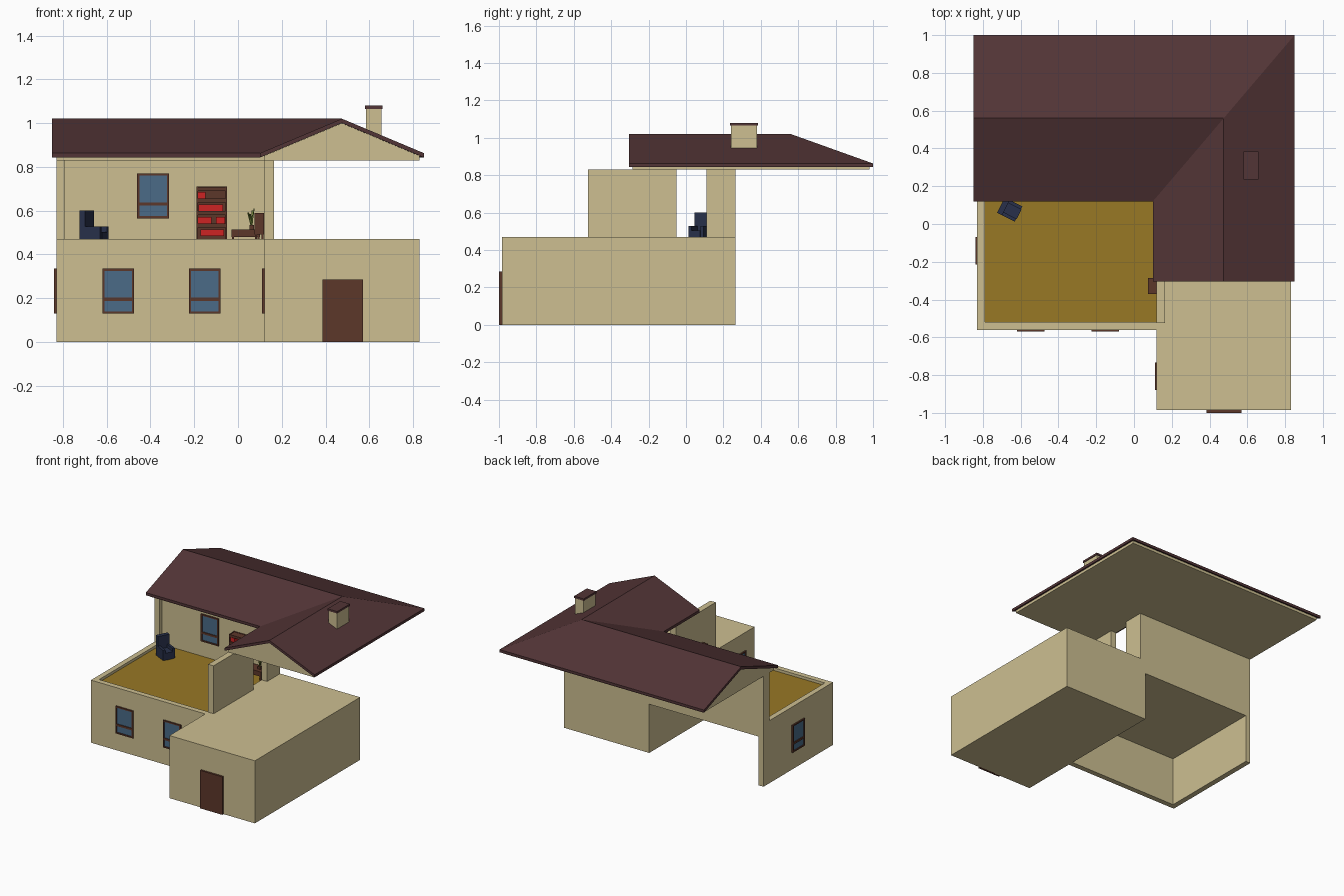
import bpy, bmesh, math
from mathutils import Matrix, Vector

if "Cube" in bpy.data.objects:
    bpy.data.objects.remove(bpy.data.objects["Cube"])

COLOURS = {
    "beige": (.61, .52, .285), "roof": (.085, .035, .037), "ochre": (.314, .188, .018),
    "brown": (.107, .038, .023), "glass": (.069, .147, .242), "navy": (.021, .03, .07),
    "red": (.61, .017, .017), "green": (.13, .18, .03),
}
MATS = {}
for key, c in COLOURS.items():
    MATS[key] = bpy.data.materials.new(key)
    MATS[key].diffuse_color = (*c, 1)


def finish(name, bm, mat, matrix=None):
    bmesh.ops.recalc_face_normals(bm, faces=bm.faces)
    me = bpy.data.meshes.new(name)
    bm.to_mesh(me)
    bm.free()
    ob = bpy.data.objects.new(name, me)
    me.materials.append(MATS[mat])
    if matrix is not None:
        ob.matrix_world = matrix
    bpy.context.collection.objects.link(ob)
    return ob


def box(name, x, y, z, mat, matrix=None):
    """Box from (min, max) ranges."""
    bm = bmesh.new()
    bmesh.ops.create_cube(bm, size=1)
    for v in bm.verts:
        v.co = [r[0] + (c + .5) * (r[1] - r[0]) for c, r in zip(v.co, (x, y, z))]
    return finish(name, bm, mat, matrix)


def window(name, loc, angle=0, w=.145, h=.205):
    """Framed two-pane window; local front is -y, origin at bottom centre on the wall."""
    m = Matrix.Translation(loc) @ Matrix.Rotation(angle, 4, 'Z')
    a, t, d = w / 2, .01, (-.01, .005)
    box(name + "_glass", (-a + t, a - t), (-.004, .004), (t, h - t), "glass", m)
    for s in (-1, 1):
        box(name + "_jamb", sorted((s * a, s * (a - t))), d, (0, h), "brown", m)
    for z0, z1 in ((0, t), (.058, .073), (h - t, h)):
        box(name + "_rail", (-a + t, a - t), d, (z0, z1), "brown", m)


def l_roof(name, inset, shift, mat, flat_bottom=None):
    """L-plan roof: one gable to the left, one to the front, hip at the back right."""
    i, rx, ry, top, slope = inset, .475, .56, 1.02 + shift, .42
    run_x, run_y = .375 - i, .44 - i
    eave = top - slope * run_x
    plan = [(-.85 + i, ry + run_y, eave), (-.85 + i, ry, top), (-.85 + i, ry - run_y, eave),
            (rx - run_x, ry - run_y, eave), (rx - run_x, -.305 + i, eave), (rx, -.305 + i, top),
            (rx + run_x, -.305 + i, eave), (rx + run_x, ry + run_y, eave), (rx, ry, top)]
    faces = [(0, 1, 8, 7), (1, 2, 3, 8), (8, 3, 4, 5), (8, 5, 6, 7)]
    bm = bmesh.new()
    up = [bm.verts.new(p) for p in plan]
    lo = [bm.verts.new((p[0], p[1], p[2] - .02 if flat_bottom is None else flat_bottom)) for p in plan]
    for f in faces:
        bm.faces.new([up[k] for k in f])
        bm.faces.new([lo[k] for k in reversed(f)])
    for k in range(8):
        n = (k + 1) % 8
        bm.faces.new((up[k], lo[k], lo[n], up[n]))
    return finish(name, bm, mat)


# Lower storey
box("right_block", (.12, .83), (-.985, .265), (0, .47), "beige")
box("front_low_wall", (-.83, .12), (-.56, -.52), (0, .47), "beige")
box("left_low_wall", (-.83, -.79), (-.52, .265), (0, .47), "beige")
box("floor_slab", (-.79, .12), (-.52, .225), (.366, .44), "beige")
box("floor_boards", (-.79, .12), (-.52, .225), (.44, .45), "ochre")

# Upper walls with a doorway gap on the right
box("back_wall_lower", (-.79, .12), (.225, .265), (.366, .47), "beige")
box("back_wall", (-.83, .165), (.225, .265), (.47, .83), "beige")
box("left_wall_stub", (-.83, -.79), (.195, .225), (.47, .83), "beige")
box("inner_wall_front", (.12, .165), (-.525, -.05), (.47, .83), "beige")
box("inner_wall_back", (.12, .165), (.11, .225), (.47, .83), "beige")

# Roof, attic filling and chimney
l_roof("roof", 0, 0, "roof")
l_roof("attic", .02, -.0205, "beige", .83)
box("chimney", (.585, .655), (.24, .38), (.93, 1.065), "beige")
box("chimney_cap", (.58, .66), (.235, .385), (1.065, 1.08), "roof")

# Door and windows
box("front_door", (.385, .57), (-1, -.98), (0, .285), "brown")
window("front_window_left", (-.547, -.56, .13))
window("front_window_right", (-.152, -.56, .13))
window("upper_window", (-.388, .225, .565))
window("left_window", (-.83, -.142, .13), -math.pi / 2)
window("block_side_window", (.12, -.805, .13), -math.pi / 2)

# Bookcase with rows of books
for x in ((-.19, -.183), (-.057, -.05)):
    box("bookcase_side", x, (.165, .225), (.45, .71), "brown")
box("bookcase_back", (-.183, -.057), (.218, .225), (.45, .71), "brown")
for z in (.45, .523, .58, .637, .69):
    box("bookcase_shelf", (-.183, -.057), (.165, .218), (z, z + .018), "brown")
for x0, x1, z in ((-.183, -.148, .655), (-.18, -.068, .598), (-.183, -.12, .541),
                  (-.1, -.06, .541), (-.172, -.065, .485)):
    box("books", (x0, x1), (.172, .215), (z, z + .03), "red")

# Desk with a potted plant
box("desk_top", (-.03, .1), (.13, .215), (.48, .515), "brown")
for x in (-.028, .088):
    for y in (.132, .203):
        box("desk_leg", (x, x + .01), (y, y + .01), (.45, .48), "brown")
box("plant_pot", (.052, .072), (.16, .18), (.515, .535), "brown")
for k in range(5):
    m = (Matrix.Translation((.062, .17, .53)) @ Matrix.Rotation(k * 1.257, 4, 'Z')
         @ Matrix.Rotation(.15 + .08 * (k % 3), 4, 'Y'))
    box("plant_leaf", (-.002, .002), (-.004, .004), (0, .08 - .008 * k), "green", m)

# Cabinet on legs by the inner wall
box("cabinet", (.075, .119), (-.37, -.285), (.49, .59), "brown")
for x in (.077, .107):
    for y in (-.368, -.297):
        box("cabinet_leg", (x, x + .01), (y, y + .01), (.45, .49), "brown")

# Armchair turned towards the front right
m = Matrix.Translation((-.725, .06, 0)) @ Matrix.Rotation(-.467, 4, 'Z')
box("armchair_seat", (.03, .108), (.018, .072), (.45, .503), "navy", m)
box("armchair_back", (0, .03), (0, .09), (.45, .6), "navy", m)
for y in ((0, .018), (.072, .09)):
    box("armchair_arm", (.03, .105), y, (.45, .527), "navy", m)

for m in bpy.data.materials:
    if m.users and not m.is_grease_pencil:
        m.use_nodes = True
        m.node_tree.nodes["Principled BSDF"].inputs["Base Color"].default_value = m.diffuse_color
